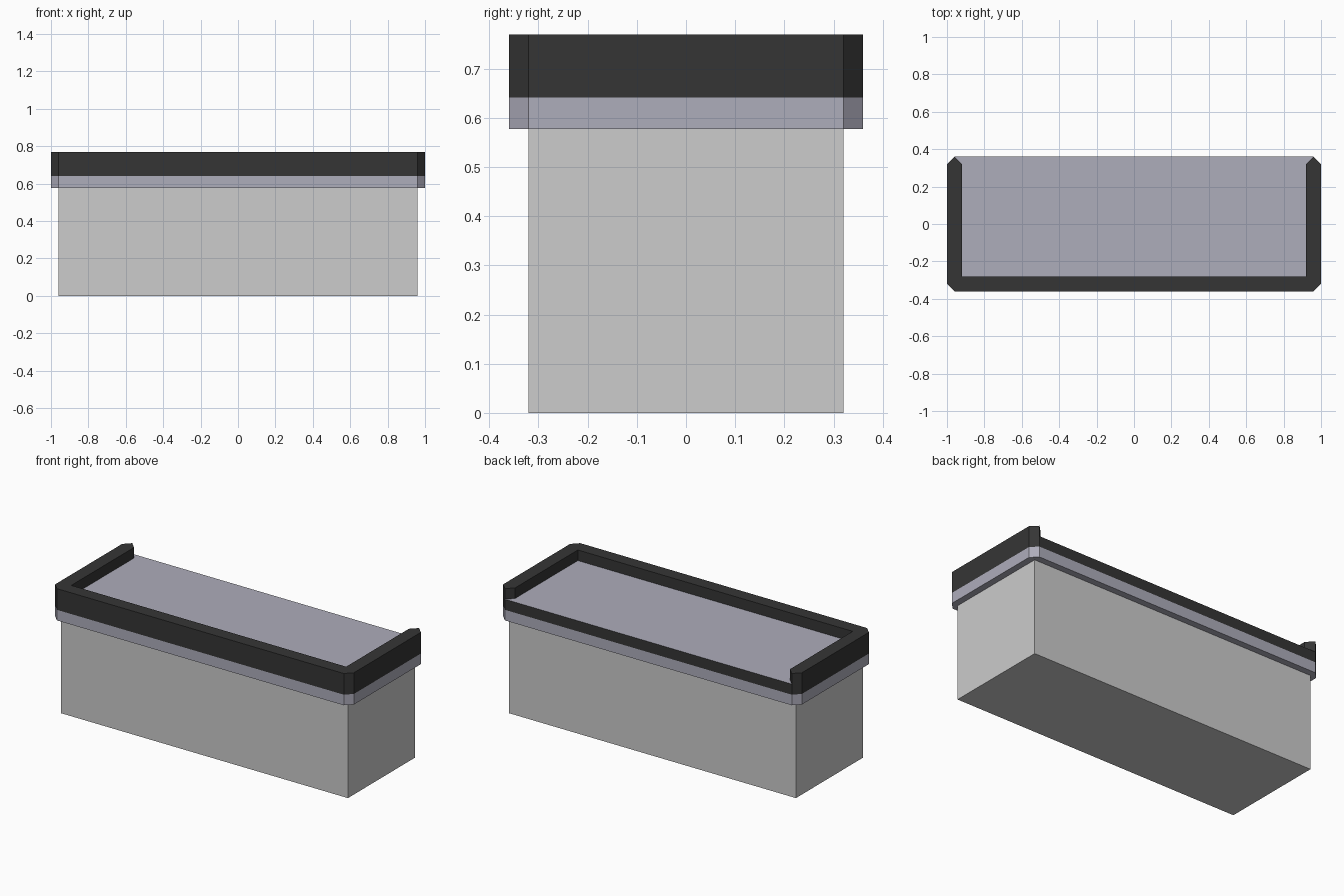
import bpy, bmesh

if "Cube" in bpy.data.objects:
    bpy.data.objects.remove(bpy.data.objects["Cube"])

U = 0.0641                      # one height step
X, Y, C = 1.0, 0.36, 0.04       # tray half sizes and corner chamfer
W = 0.08                        # rim width
Z = [9 * U, 10 * U, 11 * U, 12 * U]


def material(name, srgb):
    lin = [((c / 255 + 0.055) / 1.055) ** 2.4 for c in srgb]
    m = bpy.data.materials.new(name)
    m.diffuse_color = (*lin, 1)
    m.use_nodes = True
    m.node_tree.nodes["Principled BSDF"].inputs["Base Color"].default_value = m.diffuse_color
    return m


grey = material("light grey", (204, 204, 204))
lilac = material("grey lilac", (174, 173, 187))
black = material("charcoal", (53, 53, 53))


def prism(name, outline, levels, mats, bottom=True, top=True, rule=None):
    """Stack an outline through several heights; rule picks each face's colour."""
    bm = bmesh.new()
    rings = [[bm.verts.new((x, y, z)) for x, y in outline] for z in levels]
    n = len(outline)
    for a, b in zip(rings, rings[1:]):
        for i in range(n):
            j = (i + 1) % n
            bm.faces.new((a[i], a[j], b[j], b[i]))
    if bottom:
        bm.faces.new(rings[0][::-1])
    if top:
        bm.faces.new(rings[-1])
    bm.normal_update()
    if rule:
        for f in bm.faces:
            f.material_index = rule(f)
    me = bpy.data.meshes.new(name)
    bm.to_mesh(me)
    bm.free()
    for m in mats:
        me.materials.append(m)
    ob = bpy.data.objects.new(name, me)
    bpy.context.collection.objects.link(ob)
    return ob


def mirrored(half):
    """Right half outline (counter-clockwise) plus its left mirror."""
    return half + [(-x, y) for x, y in reversed(half)]


# body: plain box, top hidden under the tray
prism("body", mirrored([(X - C, -Y + C), (X - C, Y - C)]), [0, Z[0]],
      [grey], top=False)

# tray: chamfered slab, lilac below and charcoal side band above
octagon = mirrored([(X - C, -Y), (X, -Y + C), (X, Y - C), (X - C, Y)])
prism("tray", octagon, Z[:3], [lilac, black], top=False,
      rule=lambda f: int(f.calc_center_median().z > Z[1]))

# tray floor: the area left open inside the rim
floor = mirrored([(X - W, -Y + W), (X - W, Y - C), (X - C, Y)])
prism("tray_floor", floor, [Z[2]], [lilac], bottom=False)

# rim: raised edge on front and sides, open at the back with pointed ends
rim = [(X - C, -Y), (X, -Y + C), (X, Y - C), (X - C, Y),
       (X - W, Y - C), (X - W, -Y + W)]
prism("rim", mirrored(rim), Z[2:], [black], bottom=False)
